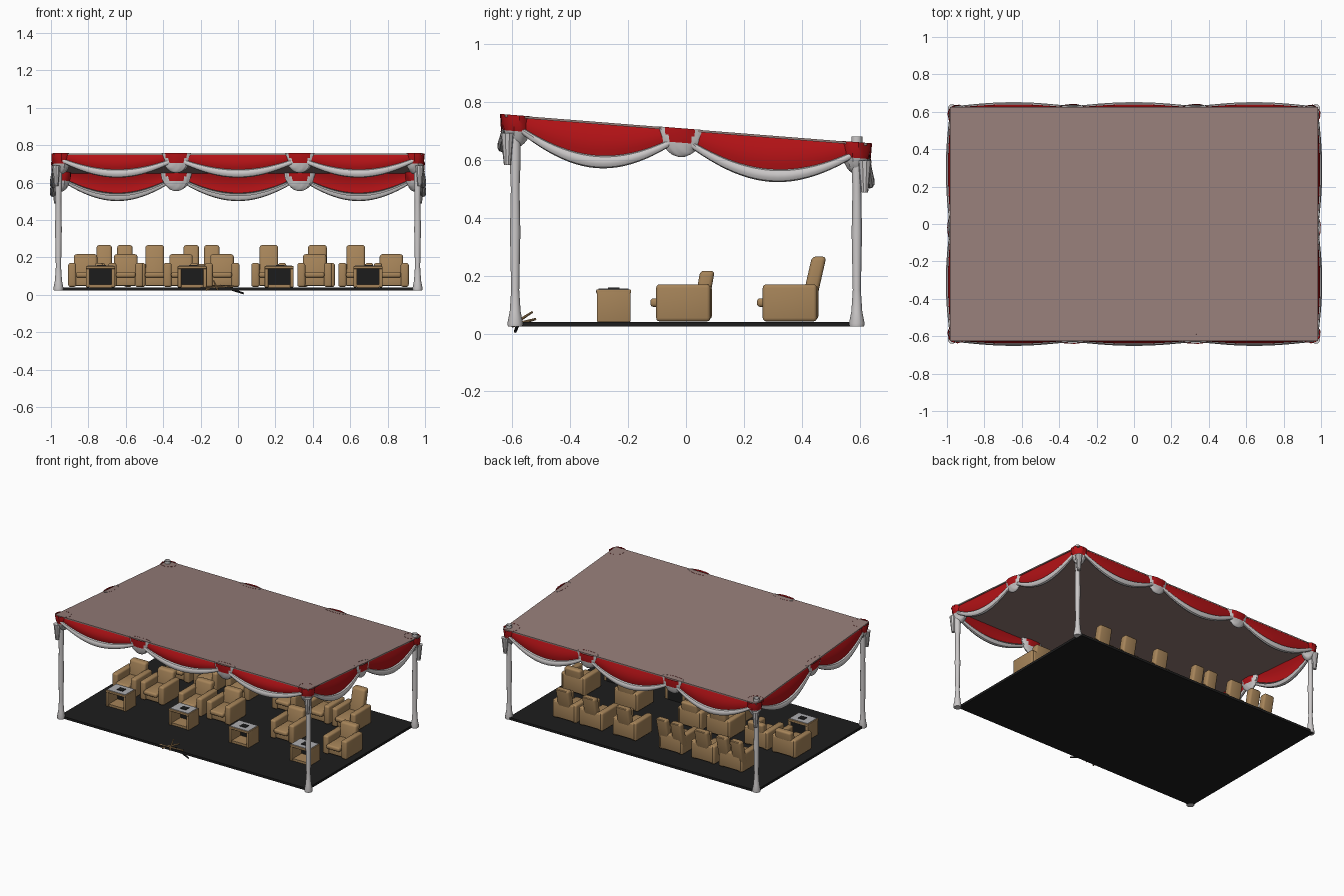
import bpy, bmesh
from math import sin, cos, pi
from mathutils import Vector, Matrix

if "Cube" in bpy.data.objects:
    bpy.data.objects.remove(bpy.data.objects["Cube"], do_unlink=True)


def material(name, r, g, b):
    m = bpy.data.materials.new(name)
    m.use_nodes = True
    m.diffuse_color = (r, g, b, 1)
    node = next(n for n in m.node_tree.nodes if n.type == 'BSDF_PRINCIPLED')
    node.inputs["Base Color"].default_value = (r, g, b, 1)
    node.inputs["Roughness"].default_value = 0.8
    return m


ROOF = material("dusty_canvas", 0.30, 0.205, 0.19)
RED = material("red_cloth", 0.45, 0.006, 0.008)
WHITE = material("white_cloth", 0.60, 0.58, 0.58)
TAN = material("tan_leather", 0.38, 0.23, 0.10)
BLACK = material("black_carpet", 0.012, 0.012, 0.012)
GREY = material("grey_glass", 0.42, 0.42, 0.44)
made = []


def mesh_from(bm, name, *mats):
    bmesh.ops.recalc_face_normals(bm, faces=bm.faces)
    me = bpy.data.meshes.new(name)
    bm.to_mesh(me)
    bm.free()
    for m in mats:
        me.materials.append(m)
    return me


def place(me, name, loc=(0, 0, 0)):
    ob = bpy.data.objects.new(name, me)
    ob.location = loc
    bpy.context.collection.objects.link(ob)
    made.append(ob)
    return ob


def box(bm, x, y, z, bevel=0.0, lean=0.0, mat=0):
    """Box from (min, max) ranges; lean pushes its top toward +y."""
    lo, hi = Vector((x[0], y[0], z[0])), Vector((x[1], y[1], z[1]))
    size = hi - lo
    vs = bmesh.ops.create_cube(bm, size=1)["verts"]
    for v in vs:
        v.co = Vector(a * s for a, s in zip(v.co, size)) + (lo + hi) / 2
        if v.co.z > lo.z + size.z / 2:
            v.co.y += lean
    faces = {f for v in vs for f in v.link_faces}
    for f in faces:
        f.material_index = mat
    if bevel:
        edges = list({e for v in vs for e in v.link_edges})
        bmesh.ops.bevel(bm, geom=edges, offset=bevel, segments=3,
                        profile=0.5, affect='EDGES')


def roof_z(y):
    return 0.705 - 0.079 * y


# Floor
bm = bmesh.new()
box(bm, (-0.97, 0.95), (-0.59, 0.61), (0.024, 0.04))
place(mesh_from(bm, "floor", BLACK), "floor")

# Sloping roof
bm = bmesh.new()
box(bm, (-0.985, 0.985), (-0.625, 0.625), (-0.006, 0.002))
for v in bm.verts:
    v.co.z += roof_z(v.co.y)
place(mesh_from(bm, "roof", ROOF), "roof")

# Draped posts, turned from a profile
profile = [(0.025, 0.024), (0.027, 0.035), (0.019, 0.075), (0.014, 0.15),
           (0.018, 0.35), (0.015, 0.5), (0.019, 0.6), (0.019, 0.68)]
for sx, xn in ((-1, "right"), (1, "left")):
    for sy, yn in ((-1, "front"), (1, "back")):
        bm = bmesh.new()
        rings = [[bm.verts.new((r * cos(k * pi / 6), r * sin(k * pi / 6), z))
                  for k in range(12)] for r, z in profile]
        for a, b in zip(rings, rings[1:]):
            for k in range(12):
                bm.faces.new((a[k], a[k - 1], b[k - 1], b[k]))
        bm.faces.new(rings[0])
        name = f"{yn}_{xn}_post"
        place(mesh_from(bm, name, WHITE), name, (0.96 * sx, 0.59 * sy, 0))


def swag(name, p0, p1, out, depth):
    """Scalloped red panel ending in a rolled white hem."""
    bm = bmesh.new()
    p0, p1, out = Vector(p0), Vector(p1), Vector(out)
    n, red_rows, roll = 24, 6, 8
    cols = []
    for i in range(n + 1):
        u = i / n
        s = sin(pi * u)
        p = p0.lerp(p1, u)
        p.z = roof_z(p.y)
        r = 0.010 + 0.012 * s
        drop = 0.035 + (depth - 0.035) * s ** 0.9 - 2 * r
        col = []
        for j in range(red_rows + 1):
            v = j / red_rows
            col.append((drop * v, 0.018 * s * sin(pi * v * 0.75)))
        base = col[-1][1]
        for j in range(1, roll + 1):
            a = 1.6 * pi * j / roll
            col.append((drop + r - r * cos(a), base + r * 0.8 * sin(a)))
        cols.append([bm.verts.new(p + out * o - Vector((0, 0, d))) for d, o in col])
    for a, b in zip(cols, cols[1:]):
        for j in range(len(a) - 1):
            f = bm.faces.new((a[j], a[j + 1], b[j + 1], b[j]))
            f.material_index = int(j >= red_rows)
    place(mesh_from(bm, name, RED, WHITE), name)


def knot(name, x, y, rx, ry, rz):
    """Gathered lower half-dome: red heart with a white rim."""
    bm = bmesh.new()
    bmesh.ops.create_uvsphere(bm, u_segments=32, v_segments=24, radius=1)
    bmesh.ops.delete(bm, geom=[v for v in bm.verts if v.co.z > 0.01], context='VERTS')
    corner = abs(rx - ry) < 0.01
    for f in bm.faces:
        c = f.calc_center_median()
        side = min(abs(c.x), abs(c.y)) if corner else abs(c.x if rx > ry else c.y)
        f.material_index = int(c.z < -0.5 or (not corner and side - 0.5 * c.z > 0.72))
    for v in bm.verts:
        pleat = 1 + 0.05 * sin(v.co.x * 12 + v.co.y * 12)
        v.co = Vector((v.co.x * rx * pleat, v.co.y * ry * pleat, v.co.z * rz))
        v.co.z += roof_z(y + v.co.y) + 0.003
    place(mesh_from(bm, name, RED, WHITE), name, (x, y, 0))


# Swags and knots along the four sides
stops = [-0.96, -0.33, 0.33, 0.96]
for sy, side, depth in ((-1, "front", 0.128), (1, "back", 0.155)):
    for i, (a, b) in enumerate(zip(stops, stops[1:])):
        swag(f"{side}_swag_{i + 1}", (a, 0.622 * sy, 0), (b, 0.622 * sy, 0), (0, sy, 0), depth)
    for i, x in enumerate(stops[1:3]):
        knot(f"{side}_knot_{i + 1}", x, 0.615 * sy, 0.08, 0.026, 0.105)
for sx, side in ((-1, "right"), (1, "left")):
    for i, (a, b) in enumerate(((-0.6, -0.02), (-0.02, 0.6))):
        swag(f"{side}_swag_{i + 1}", (0.977 * sx, a, 0), (0.977 * sx, b, 0), (sx, 0, 0), 0.158)
    knot(f"{side}_knot", 0.972 * sx, -0.02, 0.026, 0.075, 0.1)
    for sy, yn in ((-1, "front"), (1, "back")):
        knot(f"{yn}_{side}_corner_knot", 0.945 * sx, 0.585 * sy, 0.052, 0.052, 0.11)
        # Hanging tail of cloth at the corner
        bm = bmesh.new()
        bmesh.ops.create_cone(bm, segments=10, radius1=0.012, radius2=0.024,
                              depth=0.11, cap_ends=True)
        place(mesh_from(bm, "corner_tail", WHITE), f"{yn}_{side}_corner_tail",
              (0.972 * sx, 0.617 * sy, roof_z(0.6 * sy) - 0.115))


def chair(name, top, lean, backs):
    """Padded armchair facing the front; backs lists (centre, width)."""
    bm = bmesh.new()
    for s in (-1, 1):
        arm = sorted((s * 0.05, s * 0.093))
        box(bm, arm, (-0.095, 0.092), (0.042, 0.17), 0.012)
    box(bm, (-0.055, 0.055), (-0.085, 0.09), (0.048, 0.1), 0.006)
    box(bm, (-0.052, 0.052), (-0.115, 0.06), (0.092, 0.122), 0.011)
    for c, w in backs:
        box(bm, (c - w / 2, c + w / 2), (0.035, 0.085), (0.09, top), 0.014, lean)
    box(bm, (-0.08, 0.08), (0.055, 0.097), (0.05, 0.165), 0.01)
    return mesh_from(bm, name, TAN)


# Two rows of armchairs
low = chair("low_chair", 0.217, 0.022, [(0, 0.125)])
tall = chair("tall_chair", 0.266, 0.04, [(0, 0.1)])
split = chair("split_chair", 0.266, 0.04, [(-0.055, 0.082), (0.055, 0.082)])
for i, x in enumerate((-0.815, -0.60, -0.305, -0.085, 0.41, 0.82)):
    place(low, f"front_row_chair_{i + 1}", (x, -0.008, 0))
for i, x in enumerate((-0.66, -0.445, -0.195, 0.165, 0.425, 0.63)):
    place(split if i in (0, 2) else tall, f"back_row_chair_{i + 1}", (x, 0.36, 0))

# Side tables: open-fronted wooden frame, glass top, dark tray
bm = bmesh.new()
for s in (-1, 1):
    box(bm, sorted((s * 0.058, s * 0.078)), (-0.058, 0.058), (0.04, 0.15), 0.004)
box(bm, (-0.078, 0.078), (-0.06, 0.06), (0.138, 0.153), 0.004)
box(bm, (-0.06, 0.06), (-0.05, 0.05), (0.04, 0.056))
box(bm, (-0.06, 0.06), (0.045, 0.056), (0.04, 0.14), mat=2)
box(bm, (-0.07, 0.07), (-0.052, 0.052), (0.15, 0.156), mat=1)
box(bm, (-0.018, 0.028), (-0.02, 0.02), (0.155, 0.159), mat=2)
table = mesh_from(bm, "side_table", TAN, GREY, BLACK)
for i, x in enumerate((-0.735, -0.245, 0.22, 0.695)):
    place(table, f"side_table_{i + 1}", (x, -0.25, 0))


def stick(name, a, b, r, mat):
    a, b = Vector(a), Vector(b)
    bm = bmesh.new()
    turn = (b - a).to_track_quat('Z', 'Y').to_matrix().to_4x4()
    bmesh.ops.create_cone(bm, segments=8, radius1=r, radius2=r * 0.6, depth=(b - a).length,
                          cap_ends=True, matrix=Matrix.Translation((a + b) / 2) @ turn)
    place(mesh_from(bm, name, mat), name)


# Fallen stand at the front edge
stick("stand_leg_1", (-0.20, -0.58, 0.035), (-0.02, -0.58, 0.045), 0.007, TAN)
stick("stand_leg_2", (-0.17, -0.60, 0.028), (-0.09, -0.52, 0.05), 0.007, TAN)
stick("stand_leg_3", (-0.11, -0.60, 0.03), (-0.13, -0.53, 0.075), 0.006, TAN)
stick("stand_pole", (-0.08, -0.575, 0.045), (0.03, -0.59, 0.007), 0.008, BLACK)

# Smooth shading with sharp edges kept
bpy.ops.object.select_all(action='DESELECT')
for ob in made:
    ob.select_set(True)
bpy.context.view_layer.objects.active = made[0]
bpy.ops.object.shade_smooth_by_angle(angle=0.6)
